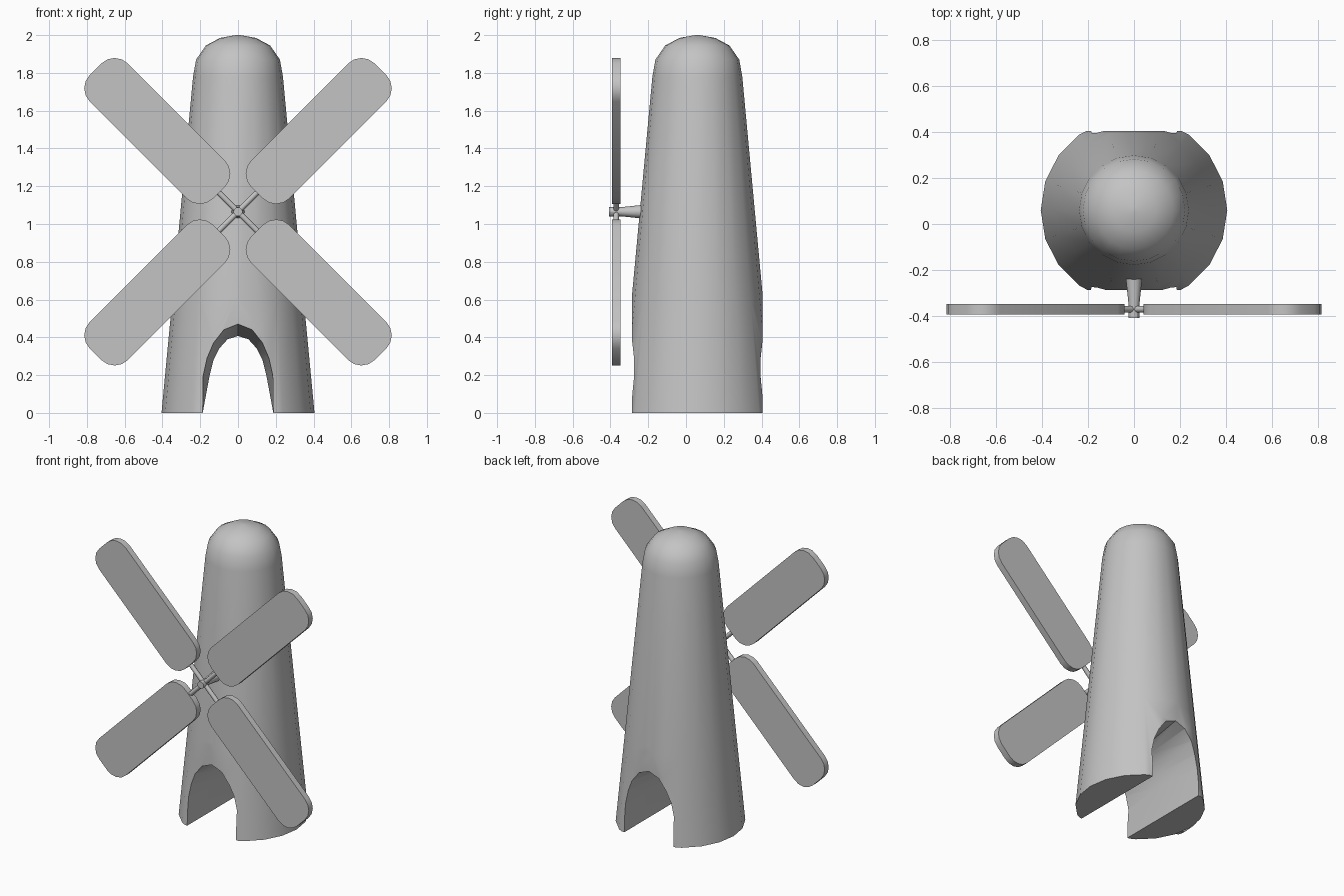
import bpy, bmesh, math
from mathutils import Matrix, Vector

if "Cube" in bpy.data.objects:
    bpy.data.objects.remove(bpy.data.objects["Cube"], do_unlink=True)

grey = bpy.data.materials.new("plain_grey")
grey.use_nodes = True
COLOUR = (0.55, 0.55, 0.55, 1)
grey.diffuse_color = COLOUR
grey.node_tree.nodes["Principled BSDF"].inputs["Base Color"].default_value = COLOUR

CENTRE_Y = 0.06
HUB = Vector((0, -0.37, 1.065))


def finish(name, bm):
    bmesh.ops.recalc_face_normals(bm, faces=bm.faces[:])
    mesh = bpy.data.meshes.new(name)
    bm.to_mesh(mesh)
    bm.free()
    mesh.materials.append(grey)
    obj = bpy.data.objects.new(name, mesh)
    bpy.context.scene.collection.objects.link(obj)
    return obj


def smooth(obj, degrees):
    bpy.ops.object.select_all(action="DESELECT")
    obj.select_set(True)
    bpy.context.view_layer.objects.active = obj
    bpy.ops.object.shade_smooth_by_angle(angle=math.radians(degrees))


def loft(bm, rings):
    """Join closed rings of points with side faces and cap both ends."""
    loops = [[bm.verts.new(p) for p in ring] for ring in rings]
    for a, b in zip(loops, loops[1:]):
        for i in range(len(a)):
            j = (i + 1) % len(a)
            bm.faces.new((a[i], a[j], b[j], b[i]))
    bm.faces.new(loops[0])
    bm.faces.new(loops[-1])


def circle(radius, sides, place):
    turn = 2 * math.pi / sides
    return [place(radius * math.cos(i * turn), radius * math.sin(i * turn))
            for i in range(sides)]


# Tower: tapered body with a domed top, trimmed flat at the foot front and back
profile = [(0.405, 0), (0.348, 0.6), (0.238, 1.78), (0.222, 1.87),
           (0.17, 1.945), (0.095, 1.985), (0.012, 2.0)]
bm = bmesh.new()
loft(bm, [circle(r, 20, lambda x, y, z=z: (x, CENTRE_Y + y, z)) for r, z in profile])
for y, side in ((-0.286, -1), (0.404, 1)):
    cut = bmesh.ops.bisect_plane(bm, geom=bm.verts[:] + bm.edges[:] + bm.faces[:],
                                 plane_co=(0, y, 0), plane_no=(0, side, 0), clear_outer=True)
    rim = [e for e in cut["geom_cut"] if isinstance(e, bmesh.types.BMEdge)]
    bmesh.ops.holes_fill(bm, edges=rim, sides=0)
tower = finish("tower", bm)

# Arched passage, slightly narrower in the middle
outer = [(0.187, -0.1), (0.187, 0), (0.185, 0.2), (0.165, 0.29), (0.13, 0.37), (0.075, 0.44)]
inner = [(0.187, -0.1), (0.187, 0), (0.15, 0.2), (0.13, 0.28), (0.1, 0.34), (0.055, 0.39)]


def arch(half, peak, y):
    return ([(x, y, z) for x, z in half] + [(0, y, peak)]
            + [(-x, y, z) for x, z in reversed(half)])


bm = bmesh.new()
loft(bm, [arch(outer, 0.47, -0.6), arch(outer, 0.47, -0.287), arch(inner, 0.407, CENTRE_Y),
          arch(outer, 0.47, 0.405), arch(outer, 0.47, 0.7)])
cutter = finish("passage_cutter", bm)
cutter.hide_render = True
mod = tower.modifiers.new("passage", "BOOLEAN")
mod.operation = "DIFFERENCE"
mod.solver = "EXACT"
mod.object = cutter
bpy.context.view_layer.objects.active = tower
tower.select_set(True)
bpy.ops.object.modifier_apply(modifier=mod.name)
bpy.data.objects.remove(cutter, do_unlink=True)
smooth(tower, 35)

# Axle: tapers out of the tower and ends in a small hub
bm = bmesh.new()
loft(bm, [circle(r, 12, lambda x, z, y=y: (x, y, HUB.z + z))
          for r, y in ((0.037, -0.2), (0.034, -0.25), (0.024, -0.345), (0.024, -0.408))])
smooth(finish("axle", bm), 30)


# Sails: rounded boards on thin rods, repeated on the diagonals
def board_outline(y, start=0.142, end=1.067, half=0.143, radius=0.1, steps=4):
    points = []
    for k, (u, v) in enumerate([(end - radius, half - radius), (start + radius, half - radius),
                                (start + radius, radius - half), (end - radius, radius - half)]):
        for i in range(steps + 1):
            a = (k + i / steps) * math.pi / 2
            points.append((u + radius * math.cos(a), y, v + radius * math.sin(a)))
    return points


for n, corner in enumerate(("upper_left", "upper_right", "lower_right", "lower_left")):
    place = Matrix.Translation(HUB) @ Matrix.Rotation(-math.radians(45 + 90 * n), 4, "Y")
    bm = bmesh.new()
    loft(bm, [board_outline(y) for y in (-0.022, 0.022)])
    bm.transform(place)
    smooth(finish(corner + "_sail", bm), 30)
    bm = bmesh.new()
    loft(bm, [circle(0.015, 8, lambda y, z, u=u: (u, y, z)) for u in (0.0, 0.16)])
    bm.transform(place)
    smooth(finish(corner + "_rod", bm), 50)
